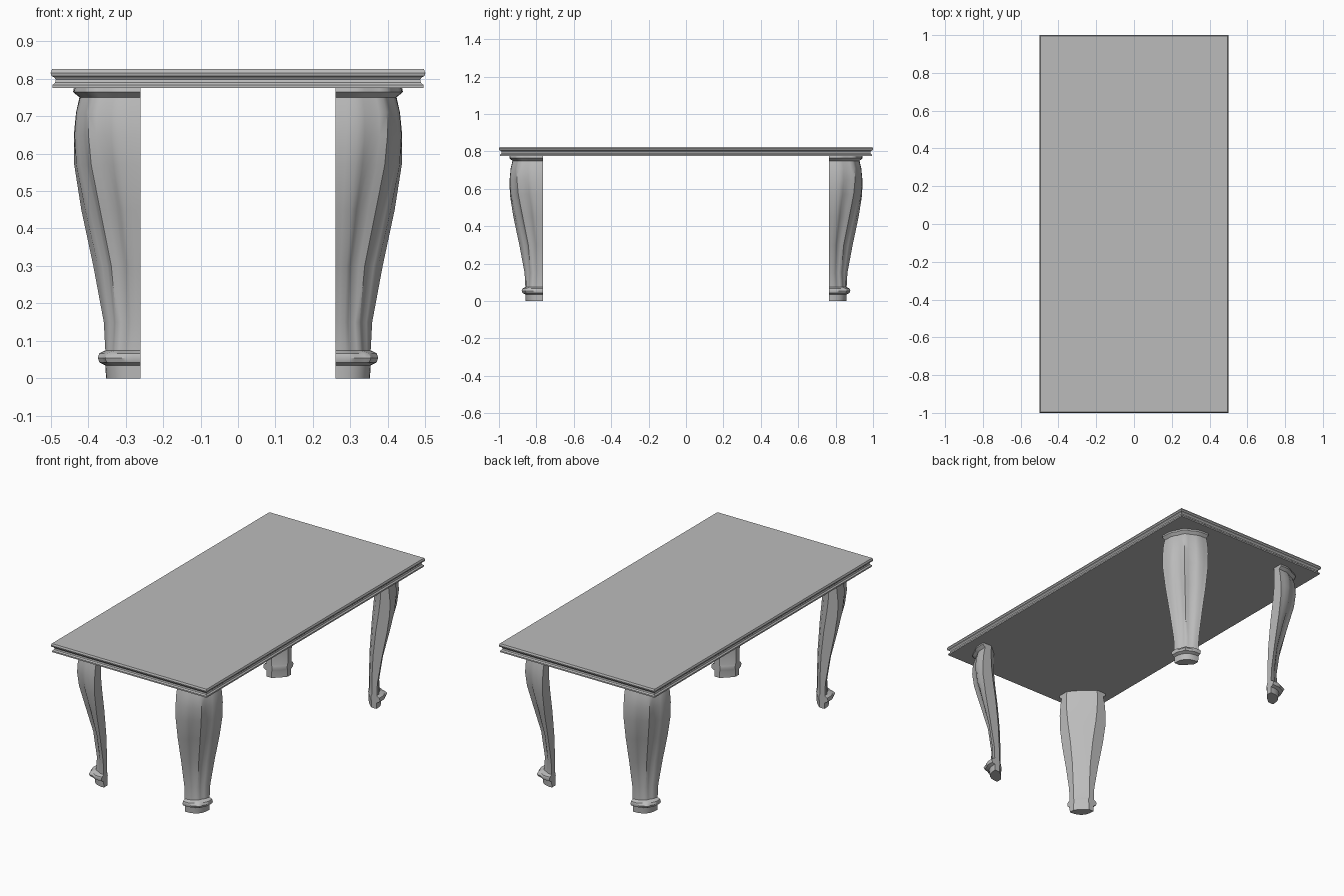
import bpy, bmesh, math

cube = bpy.data.objects.get("Cube")
if cube:
    bpy.data.objects.remove(cube, do_unlink=True)

grey = bpy.data.materials.new("plain_grey")
grey.use_nodes = True
grey.diffuse_color = (0.5, 0.5, 0.5, 1)
grey.node_tree.nodes["Principled BSDF"].inputs["Base Color"].default_value = (0.5, 0.5, 0.5, 1)


def loft(name, rings, angle):
    """Skin a stack of equal rings, cap both ends and shade by angle."""
    bm = bmesh.new()
    loops = [[bm.verts.new(p) for p in ring] for ring in rings]
    for low, high in zip(loops, loops[1:]):
        for i in range(len(low)):
            j = (i + 1) % len(low)
            bm.faces.new((low[i], low[j], high[j], high[i]))
    bm.faces.new(loops[0])
    bm.faces.new(loops[-1])
    bmesh.ops.recalc_face_normals(bm, faces=bm.faces)
    mesh = bpy.data.meshes.new(name)
    bm.to_mesh(mesh)
    bm.free()
    mesh.materials.append(grey)
    obj = bpy.data.objects.new(name, mesh)
    bpy.context.collection.objects.link(obj)
    bpy.ops.object.select_all(action="DESELECT")
    obj.select_set(True)
    bpy.context.view_layer.objects.active = obj
    bpy.ops.object.shade_smooth_by_angle(angle=math.radians(angle))
    return obj


# Table top: moulded edge as (inset, height)
edge = [(0.005, 0.775), (0.005, 0.783), (0.012, 0.789), (0.014, 0.797),
        (0.010, 0.803), (0.002, 0.807), (0, 0.815), (0.004, 0.825)]
loft("table_top",
     [[(sx * (0.5 - d), sy * (1 - d), z)
       for sx, sy in ((-1, -1), (1, -1), (1, 1), (-1, 1))] for d, z in edge], 20)

# Leg levels: height, wing reach, inner thickness, corner bulge, carving depth
levels = [(0, 0.092, 0.06, 0.024, 0), (0.035, 0.094, 0.06, 0.026, 0),
          (0.043, 0.110, 0.058, 0.032, 0.003), (0.055, 0.114, 0.056, 0.034, 0.004),
          (0.067, 0.110, 0.058, 0.030, 0.003), (0.075, 0.094, 0.062, 0.018, 0.002),
          (0.15, 0.098, 0.062, 0.012, 0.003), (0.3, 0.126, 0.070, 0.010, 0.005),
          (0.45, 0.158, 0.088, 0.022, 0.007), (0.57, 0.177, 0.108, 0.037, 0.006),
          (0.65, 0.178, 0.118, 0.045, 0.005), (0.71, 0.172, 0.120, 0.046, 0.004),
          (0.75, 0.163, 0.120, 0.042, 0.003), (0.764, 0.180, 0.118, 0.045, 0.004),
          (0.775, 0.178, 0.118, 0.044, 0.003)]
INNER_X, INNER_Y, STEPS = 0.26, 0.765, 12


def leg_ring(level, sx, sy):
    """Corner section: fluted bulging outside, flat wing tips, shallow inside."""
    z, reach, inner, bulge, carve = level
    points = []
    for i in range(STEPS + 1):
        t = i / STEPS
        hump = 4 * t * (1 - t)
        out = bulge * hump + carve * hump * math.cos(6 * math.pi * (t - 0.5))
        points.append((min(t * reach + out, reach), min((1 - t) * reach + out, reach)))
    points += [(inner, 0), (inner * 0.46, inner * 0.46), (0, inner)]
    return [(sx * (INNER_X + u), sy * (INNER_Y + v), z) for u, v in points]


for sx, side in ((1, "left"), (-1, "right")):
    for sy, end in ((-1, "front"), (1, "back")):
        loft(f"{end}_{side}_leg", [leg_ring(l, sx, sy) for l in levels], 40)
